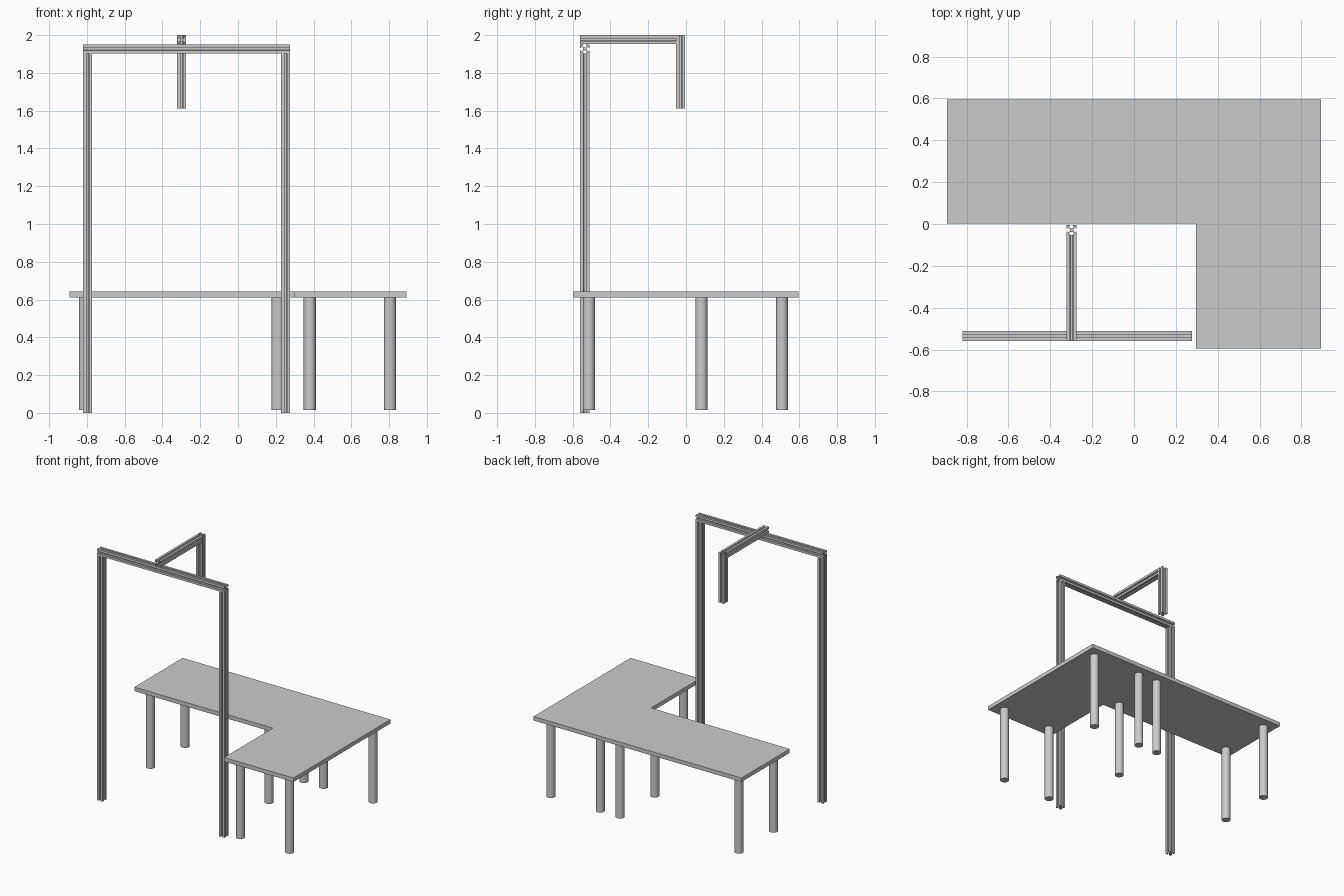
import bpy, bmesh
from mathutils import Matrix, Vector

cube = bpy.data.objects.get("Cube")
if cube:
    bpy.data.objects.remove(cube, do_unlink=True)

grey = bpy.data.materials.new("plain grey")
grey.use_nodes = True
colour = (0.6, 0.6, 0.6, 1)
grey.diffuse_color = colour
grey.node_tree.nodes["Principled BSDF"].inputs["Base Color"].default_value = colour


def finish(name, bm):
    bmesh.ops.recalc_face_normals(bm, faces=bm.faces)
    mesh = bpy.data.meshes.new(name)
    bm.to_mesh(mesh)
    bm.free()
    mesh.materials.append(grey)
    obj = bpy.data.objects.new(name, mesh)
    bpy.context.collection.objects.link(obj)
    return obj


def extrude_outline(name, outline, height, matrix):
    bm = bmesh.new()
    face = bm.faces.new([bm.verts.new((x, y, 0)) for x, y in outline])
    top = bmesh.ops.extrude_face_region(bm, geom=[face])["geom"]
    verts = [v for v in top if isinstance(v, bmesh.types.BMVert)]
    bmesh.ops.translate(bm, vec=(0, 0, height), verts=verts)
    bm.transform(matrix)
    return finish(name, bm)


# Slotted rail section: one side with its T-slot, repeated on four sides
HALF = 0.024
half_slot = [(0.28, 1), (0.28, 0.8), (0.6, 0.8), (0.56, 0.7), (0.22, 0.36)]
side = [(1, 1)] + half_slot + [(-x, y) for x, y in reversed(half_slot)]
section = []
for _ in range(4):
    section += [(x * HALF, y * HALF) for x, y in side]
    side = [(-y, x) for x, y in side]


def rail(name, start, end):
    start, end = Vector(start), Vector(end)
    axis = end - start
    a = axis.normalized()
    u = Vector((0, 1, 0)) if abs(a.x) > 0.5 else Vector((1, 0, 0))
    turn = Matrix((u, a.cross(u), a)).transposed().to_4x4()
    return extrude_outline(name, section, axis.length, Matrix.Translation(start) @ turn)


# Gantry: two posts, cross beam, arm and hanging rail
FRAME_Y = -0.536
POST_L, POST_R, ARM_X = -0.796, 0.252, -0.298
rail("frame_post_right", (POST_L, FRAME_Y, 0), (POST_L, FRAME_Y, 1.902))
rail("frame_post_left", (POST_R, FRAME_Y, 0), (POST_R, FRAME_Y, 1.902))
rail("cross_beam", (POST_L - HALF, FRAME_Y, 1.926), (POST_R + HALF, FRAME_Y, 1.926))
rail("overhead_arm", (ARM_X, FRAME_Y - HALF, 1.976), (ARM_X, -0.053, 1.976))
rail("hanging_rail", (ARM_X, -0.029, 1.612), (ARM_X, -0.029, 2.0))

# L-shaped table top
W, D, INNER = 0.893, 0.595, 0.297
outline = [(-W, 0.003), (INNER, 0.003), (INNER, -D), (W, -D), (W, D), (-W, D)]
extrude_outline("table_top", outline, 0.031, Matrix.Translation((0, 0, 0.612)))

# Round table legs, four under each half
BOTTOM, TOP = 0.015, 0.612
halves = {"long": ((-0.81, 0.21), (0.082, 0.508)),
          "short": ((0.38, 0.804), (-0.514, 0.508))}
for half, (xs, ys) in halves.items():
    for i, x in enumerate(xs):
        for j, y in enumerate(ys):
            bm = bmesh.new()
            bmesh.ops.create_cone(bm, cap_ends=True, segments=32, radius1=0.032,
                                  radius2=0.032, depth=TOP - BOTTOM,
                                  matrix=Matrix.Translation((x, y, (TOP + BOTTOM) / 2)))
            leg = finish(f"{half}_side_leg_{i * 2 + j + 1}", bm)
            for f in leg.data.polygons:
                f.use_smooth = len(f.vertices) == 4
            for e in leg.data.edges:
                ends = [leg.data.vertices[v].co.z for v in e.vertices]
                e.use_edge_sharp = abs(ends[0] - ends[1]) < 0.001
